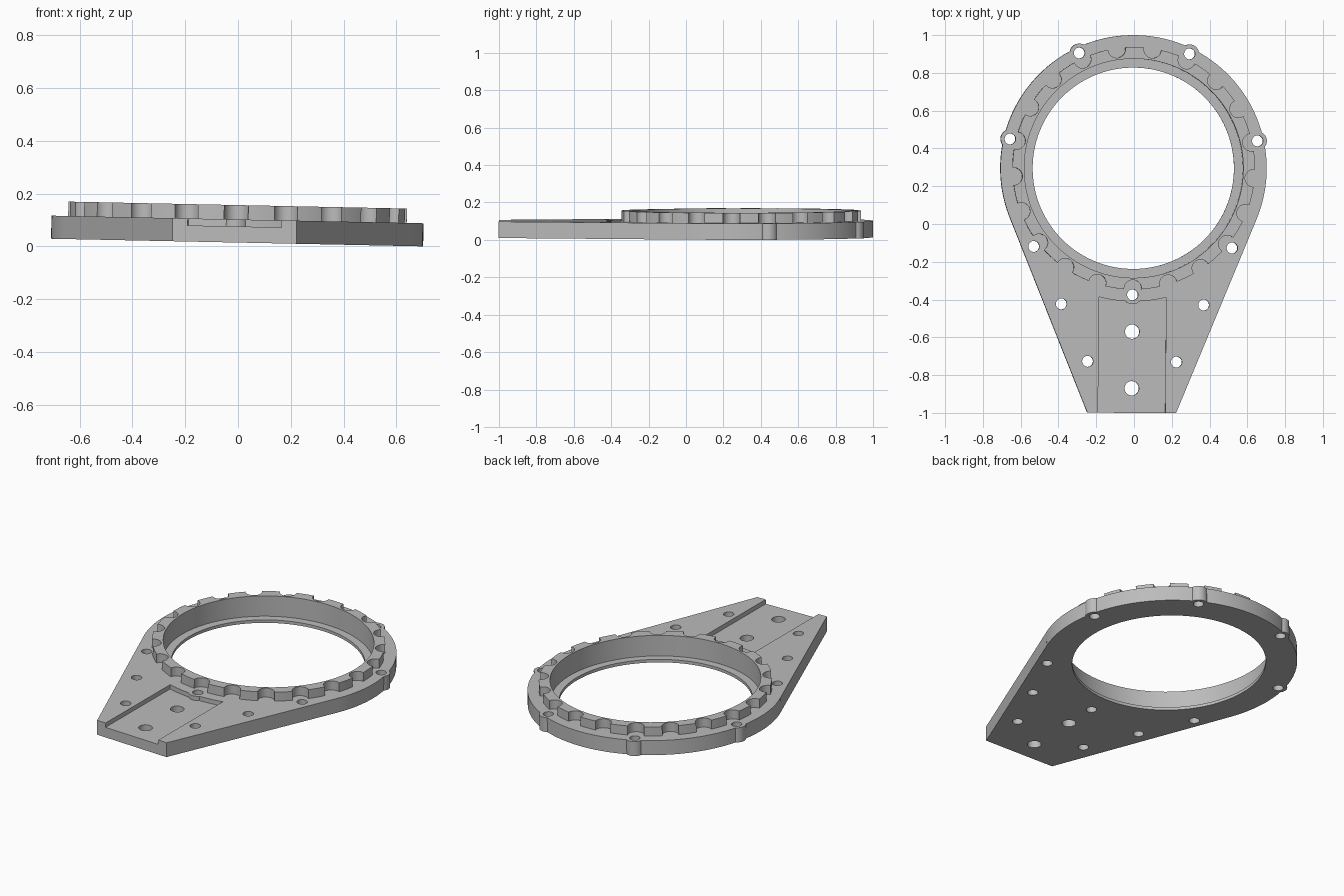
import bpy, bmesh, math
from mathutils import Matrix

old = bpy.data.objects.get("Cube")
if old:
    bpy.data.objects.remove(old, do_unlink=True)

THICK, TOP = 0.0875, 0.142        # plate and raised ring heights
RIM, RING, BORE, LIP = 0.705, 0.642, 0.58, 0.533
TAIL_Y, TAIL_X = -1.295, 0.235    # narrow end of the plate

grey = bpy.data.materials.new("plain grey")
grey.use_nodes = True
grey.diffuse_color = (0.5, 0.5, 0.5, 1)
grey.node_tree.nodes["Principled BSDF"].inputs["Base Color"].default_value = (0.5, 0.5, 0.5, 1)


def prism(name, outline, z0, z1):
    """Extrude a closed outline from z0 up to z1."""
    bm = bmesh.new()
    face = bm.faces.new([bm.verts.new((x, y, z0)) for x, y in outline])
    new = bmesh.ops.extrude_face_region(bm, geom=[face])["geom"]
    bmesh.ops.translate(bm, vec=(0, 0, z1 - z0),
                        verts=[v for v in new if isinstance(v, bmesh.types.BMVert)])
    bmesh.ops.recalc_face_normals(bm, faces=bm.faces)
    mesh = bpy.data.meshes.new(name)
    bm.to_mesh(mesh)
    bm.free()
    mesh.materials.append(grey)
    ob = bpy.data.objects.new(name, mesh)
    bpy.context.collection.objects.link(ob)
    return ob


def disc(name, x, y, r, z0, z1, n=32):
    turn = [2 * math.pi * (i + 0.5) / n for i in range(n)]
    return prism(name, [(x + r * math.cos(a), y + r * math.sin(a)) for a in turn], z0, z1)


def combine(body, tool, operation):
    """Apply a boolean and throw the tool away."""
    mod = body.modifiers.new(operation, "BOOLEAN")
    mod.operation, mod.solver, mod.object = operation, "EXACT", tool
    bpy.context.view_layer.objects.active = body
    bpy.ops.object.modifier_apply(modifier=mod.name)
    bpy.data.objects.remove(tool, do_unlink=True)


def mirrored(points):
    return [(s * x, y) for x, y in points for s in (-1, 1)]


# Tapered tail, tangent to the round rim
angle = math.atan2(TAIL_Y, TAIL_X) + math.acos(RIM / math.hypot(TAIL_X, TAIL_Y))
tx, ty = RIM * math.cos(angle), RIM * math.sin(angle)
plate = prism("mounting_plate", [(-TAIL_X, TAIL_Y), (TAIL_X, TAIL_Y), (tx, ty), (-tx, ty)], 0, THICK)

# Shallow channel along the tail
channel = prism("channel_cutter", [(-0.178, -1.4), (0.178, -1.4), (0.178, -0.6), (-0.178, -0.6)], 0.061, 0.2)
combine(plate, channel, "DIFFERENCE")

# Round rim with small screw lugs
combine(plate, disc("rim", 0, 0, RIM, 0, THICK, 128), "UNION")
lugs = mirrored([(0.292, 0.608), (0.655, 0.15)]) + [(0, -0.67)]
for x, y in lugs:
    combine(plate, disc("lug", x, y, 0.05, 0, THICK), "UNION")

# Raised ring with evenly spaced scallops
ring = disc("scalloped_ring", 0, 0, RING, 0.04, TOP, 128)
COUNT = 21
for i in range(COUNT):
    a = -math.pi / 2 + 2 * math.pi * i / COUNT
    notch = disc("notch_cutter", 0.637 * math.cos(a), 0.637 * math.sin(a), 0.046, 0, 0.3, 24)
    combine(ring, notch, "DIFFERENCE")
combine(plate, ring, "UNION")

# Stepped central opening
combine(plate, disc("bore_cutter", 0, 0, BORE, 0.018, 0.3, 128), "DIFFERENCE")
combine(plate, disc("opening_cutter", 0, 0, LIP, -0.1, 0.3, 128), "DIFFERENCE")

# Screw holes: small ones in lugs and along the edges, larger ones in the channel
small = lugs + mirrored([(0.525, -0.418), (0.377, -0.721), (0.235, -1.024)])
for points, r in ((small, 0.029), ([(0, -0.865), (0, -1.165)], 0.038)):
    for x, y in points:
        combine(plate, disc("hole_cutter", x, y, r, -0.1, THICK + 0.01), "DIFFERENCE")

# Merge coplanar faces, then place with the slight lean
bm = bmesh.new()
bm.from_mesh(plate.data)
bmesh.ops.remove_doubles(bm, verts=bm.verts, dist=0.0001)
bmesh.ops.dissolve_limit(bm, angle_limit=0.005, verts=bm.verts, edges=bm.edges)
bmesh.ops.transform(bm, verts=bm.verts, matrix=Matrix.Translation((-0.004, 0.295, 0.0147))
                    @ Matrix.Rotation(0.0205, 4, "Y") @ Matrix.Rotation(math.radians(-0.45), 4, "Z"))
bm.to_mesh(plate.data)
bm.free()

bpy.ops.object.select_all(action="DESELECT")
plate.select_set(True)
bpy.context.view_layer.objects.active = plate
bpy.ops.object.shade_smooth_by_angle(angle=math.radians(30))
